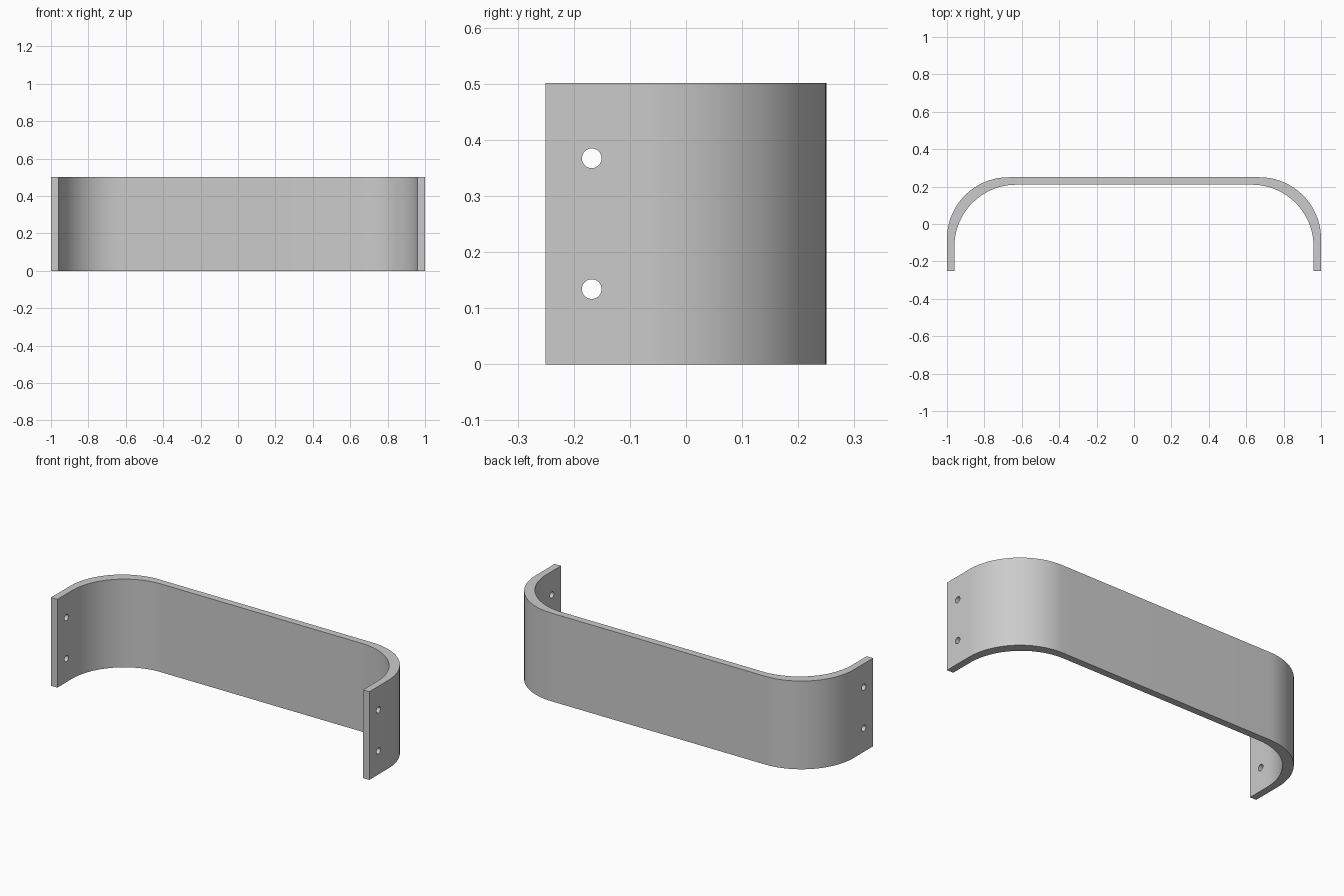
import bpy, bmesh
from math import pi, sin, cos, radians
from mathutils import Matrix, Vector

WIDTH, DEPTH, HEIGHT = 2.0, 0.5, 0.501
THICK, BEND, STEPS = 0.04, 0.33, 32
HOLE_Y, HOLE_R, HOLE_ZS = -0.168, 0.0175, (0.134, 0.367)

cube = bpy.data.objects.get("Cube")
if cube:
    bpy.data.objects.remove(cube, do_unlink=True)

grey = bpy.data.materials.new("plain_grey")
grey.use_nodes = True
colour = (0.6, 0.6, 0.6, 1)
grey.diffuse_color = colour
grey.node_tree.nodes["Principled BSDF"].inputs["Base Color"].default_value = colour


def make_object(name, bm):
    bmesh.ops.recalc_face_normals(bm, faces=bm.faces)
    mesh = bpy.data.meshes.new(name)
    bm.to_mesh(mesh)
    bm.free()
    mesh.materials.append(grey)
    obj = bpy.data.objects.new(name, mesh)
    bpy.context.collection.objects.link(obj)
    return obj


def u_path(inset):
    """U outline from the right tip round to the left tip, moved in by inset."""
    half, back = WIDTH / 2 - inset, DEPTH / 2 - inset
    cx, cy = half - BEND, back - BEND
    angles = [pi / 2 * i / STEPS for i in range(STEPS + 1)]
    side = [(half, -DEPTH / 2)]
    side += [(cx + BEND * cos(a), cy + BEND * sin(a)) for a in angles]
    return side + [(-x, y) for x, y in reversed(side)]


# Bent strip: outer and inner bends share one radius, so corners are thicker
bm = bmesh.new()
outline = u_path(0) + u_path(THICK)[::-1]
face = bm.faces.new([bm.verts.new((x, y, 0)) for x, y in outline])
top = bmesh.ops.extrude_face_region(bm, geom=[face])["geom"]
bmesh.ops.translate(bm, vec=Vector((0, 0, HEIGHT)),
                    verts=[v for v in top if isinstance(v, bmesh.types.BMVert)])
bracket = make_object("bent_bracket", bm)

# Screw holes through both end flanges
bm = bmesh.new()
for z in HOLE_ZS:
    place = Matrix.Translation((0, HOLE_Y, z)) @ Matrix.Rotation(pi / 2, 4, "Y")
    bmesh.ops.create_cone(bm, cap_ends=True, segments=32, radius1=HOLE_R,
                          radius2=HOLE_R, depth=WIDTH + 0.2, matrix=place)
cutter = make_object("screw_hole_cutter", bm)

cut = bracket.modifiers.new("screw_holes", "BOOLEAN")
cut.operation = "DIFFERENCE"
cut.solver = "EXACT"
cut.object = cutter
bpy.ops.object.select_all(action="DESELECT")
bracket.select_set(True)
bpy.context.view_layer.objects.active = bracket
bpy.ops.object.modifier_apply(modifier=cut.name)
bpy.data.objects.remove(cutter, do_unlink=True)
bpy.ops.object.shade_smooth_by_angle(angle=radians(30))
